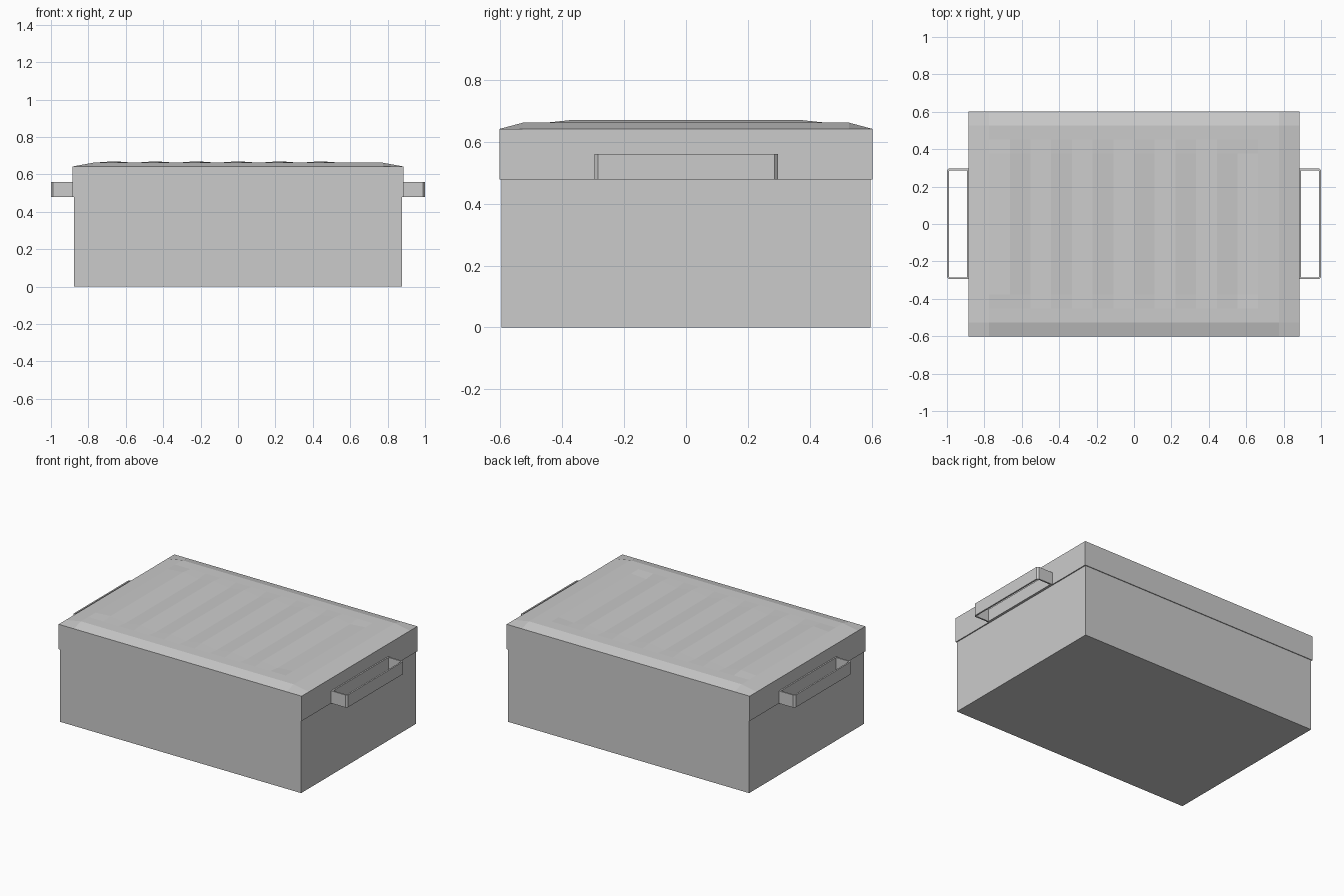
import bpy
import bmesh

if "Cube" in bpy.data.objects:
    bpy.data.objects.remove(bpy.data.objects["Cube"], do_unlink=True)

# One plain grey plastic
grey = bpy.data.materials.new("grey plastic")
grey.use_nodes = True
colour = (0.6, 0.6, 0.6, 1)
grey.diffuse_color = colour
grey.node_tree.nodes["Principled BSDF"].inputs["Base Color"].default_value = colour


def finish(bm, name):
    bmesh.ops.recalc_face_normals(bm, faces=bm.faces)
    mesh = bpy.data.meshes.new(name)
    bm.to_mesh(mesh)
    bm.free()
    mesh.materials.append(grey)
    obj = bpy.data.objects.new(name, mesh)
    bpy.context.collection.objects.link(obj)
    return obj


# Box body
BODY_X, BODY_Y, SEAM = 0.878, 0.597, 0.478
bm = bmesh.new()
bmesh.ops.create_cube(bm, size=1)
for v in bm.verts:
    v.co.x *= 2 * BODY_X
    v.co.y *= 2 * BODY_Y
    v.co.z = (v.co.z + 0.5) * (SEAM + 0.02)
finish(bm, "box_body")

# Lid: a grid with a sloped border and a zigzag of ribs, skirted down to the seam
LID_X, LID_Y, RIM, CROWN, RIB = 0.885, 0.602, 0.642, 0.662, 0.008
N = 16


def lid_height(i, j):
    if i in (0, N) or j in (0, N):
        return RIM
    if 2 <= i <= 13 and 3 <= j <= 13:
        return CROWN + (RIB if i % 2 == 0 else -RIB)
    return CROWN


bm = bmesh.new()
grid = [[bm.verts.new((LID_X * (2 * i / N - 1), LID_Y * (2 * j / N - 1), lid_height(i, j)))
         for j in range(N + 1)] for i in range(N + 1)]
for i in range(N):
    for j in range(N):
        bm.faces.new((grid[i][j], grid[i + 1][j], grid[i + 1][j + 1], grid[i][j + 1]))
border = [e for e in bm.edges if e.is_boundary]
skirt = bmesh.ops.extrude_edge_only(bm, edges=border)["geom"]
for v in skirt:
    if isinstance(v, bmesh.types.BMVert):
        v.co.z = SEAM
bmesh.ops.contextual_create(bm, geom=[e for e in bm.edges if e.is_boundary])
finish(bm, "lid")


# Carry handles: thin upright loops with clipped corners
def clipped_rectangle(x0, x1, y0, y1, clip):
    return [(x0, y0), (x1 - clip, y0), (x1, y0 + clip),
            (x1, y1 - clip), (x1 - clip, y1), (x0, y1)]


def add_handle(name, side):
    bm = bmesh.new()
    wall, low, high = 0.01, SEAM, 0.56
    outer = clipped_rectangle(LID_X - 0.002, 1.0, -0.295, 0.297, 0.011)
    inner = clipped_rectangle(LID_X + 0.009, 1.0 - wall, -0.295 + wall, 0.297 - wall, 0.005)
    rings = [[bm.verts.new((side * x, y, z)) for x, y in loop]
             for loop, z in ((outer, low), (outer, high), (inner, high), (inner, low))]
    for a, b in zip(rings, rings[1:] + rings[:1]):
        for k in range(len(a)):
            n = (k + 1) % len(a)
            bm.faces.new((a[k], a[n], b[n], b[k]))
    finish(bm, name)


add_handle("left_handle", 1)
add_handle("right_handle", -1)
